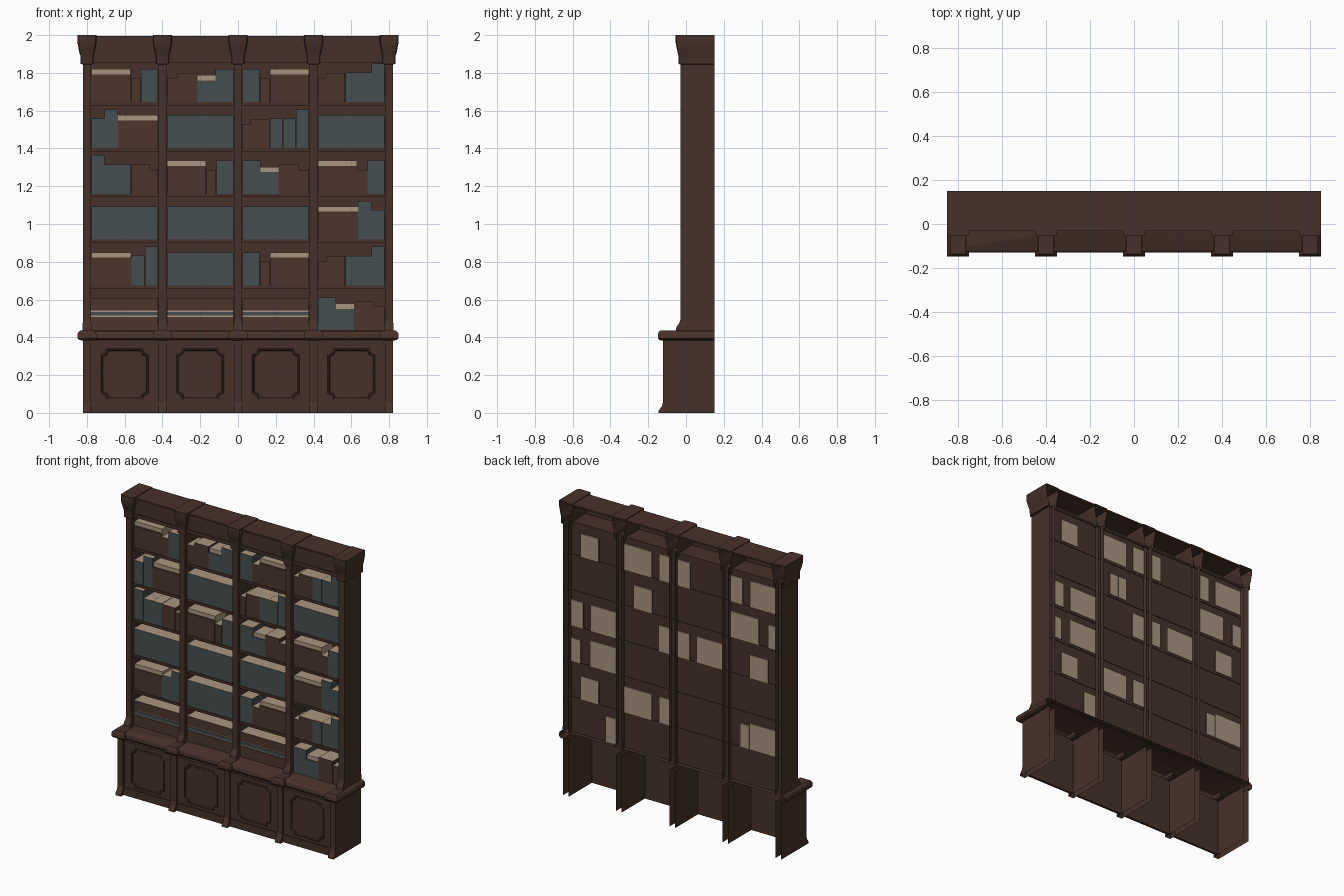
import bpy, bmesh, math

if "Cube" in bpy.data.objects:
    bpy.data.objects.remove(bpy.data.objects["Cube"])

def material(name, rgb):
    m = bpy.data.materials.new(name)
    m.diffuse_color = (*rgb, 1)
    m.use_nodes = True
    m.node_tree.nodes["Principled BSDF"].inputs["Base Color"].default_value = m.diffuse_color
    return m

WOOD, LEATHER, GREY, PAGES = 0, 1, 2, 3
MATS = [material("dark_wood", (0.062, 0.031, 0.022)),
        material("brown_leather", (0.072, 0.035, 0.025)),
        material("grey_blue_cloth", (0.062, 0.077, 0.082)),
        material("cream_pages", (0.40, 0.30, 0.215))]
POSTS = [-0.8, -0.4, 0.0, 0.4, 0.8]
BAYS = [-0.6, -0.2, 0.2, 0.6]

def finish(bm, name, smooth=False):
    me = bpy.data.meshes.new(name)
    bm.to_mesh(me)
    bm.free()
    for m in MATS:
        me.materials.append(m)
    ob = bpy.data.objects.new(name, me)
    bpy.context.collection.objects.link(ob)
    if smooth:
        bpy.ops.object.select_all(action='DESELECT')
        ob.select_set(True)
        bpy.context.view_layer.objects.active = ob
        bpy.ops.object.shade_smooth_by_angle(angle=math.radians(35))

def box(bm, x0, x1, y0, y1, z0, z1, mat=WOOD, page_edges=False):
    v = [bm.verts.new((x, y, z)) for z in (z0, z1)
         for x, y in ((x0, y0), (x1, y0), (x1, y1), (x0, y1))]
    for f in ((3, 2, 1, 0), (4, 5, 6, 7), (0, 1, 5, 4), (1, 2, 6, 5), (2, 3, 7, 6), (3, 0, 4, 7)):
        face = bm.faces.new([v[i] for i in f])
        # page edges show on the top and the back of a book
        face.material_index = PAGES if page_edges and f in ((4, 5, 6, 7), (2, 3, 7, 6)) else mat

def shell(bm, cx, levels, chamfer=0.0, back=0.15, cap=False):
    """Open-backed shell; levels are (z, half width, front y)."""
    rings = []
    for z, hw, yf in levels:
        c = chamfer
        pts = [(-hw, back), (-hw, yf + c), (hw, yf + c), (hw, back)]
        if c:
            pts[2:2] = [(-hw + c * .3, yf + c * .3), (-hw + c, yf), (hw - c, yf), (hw - c * .3, yf + c * .3)]
        rings.append([bm.verts.new((cx + x, y, z)) for x, y in pts])
    for a, b in zip(rings, rings[1:]):
        for i in range(len(a) - 1):
            bm.faces.new((a[i], a[i + 1], b[i + 1], b[i]))
    if cap:
        bm.faces.new(rings[-1])

# Lower cabinet: posts with flared feet, open at the back
bm = bmesh.new()
for x in POSTS:
    shell(bm, x, [(0, .021, -.147), (.012, .021, -.145), (.035, .021, -.128),
                  (.055, .021, -.122), (.385, .021, -.122)])
finish(bm, "cabinet_posts")

# Cabinet fronts with rails and scooped-corner mouldings
bm = bmesh.new()
for cx in BAYS:
    box(bm, cx - .18, cx + .18, -.11, -.1, 0, .39)
    box(bm, cx - .18, cx + .18, -.117, -.11, 0, .052)
    box(bm, cx - .18, cx + .18, -.117, -.11, .367, .39)
    loop = []
    for sx, sz, flip in ((-1, -1, 0), (1, -1, 1), (1, 1, 0), (-1, 1, 1)):
        arc = [(.125 - .032 * math.cos(t), .135 - .032 * math.sin(t))
               for t in (0, math.pi / 4, math.pi / 2)]
        pts = [(cx + sx * a, .205 + sz * b) for a, b in arc]
        loop += pts[::-1] if not flip else pts
    # orient corners so the outline runs round the panel
    loop = [p for k in range(4) for p in sorted(loop[k * 3:k * 3 + 3], key=lambda p: math.atan2(p[1] - .205, p[0] - cx))]
    rings = []
    for s, y in ((1, -.11), (.985, -.117), (.94, -.117), (.91, -.111)):
        rings.append([bm.verts.new((cx + (px - cx) * s, y, .205 + (pz - .205) * s)) for px, pz in loop])
    for a, b in zip(rings, rings[1:]):
        for i in range(12):
            j = (i + 1) % 12
            bm.faces.new((a[i], a[j], b[j], b[i]))
    bm.faces.new(rings[-1])
finish(bm, "cabinet_doors")

# Rounded ledge with a break forward at each post
bm = bmesh.new()
def ledge_levels(hw, yf, top):
    return [(.383, hw - .03, yf + .02), (.386, hw - .008, yf + .007), (.395, hw, yf),
            (.418, hw, yf), (.428, hw - .006, yf + .004), (top, hw - .015, yf + .012)]
shell(bm, 0, ledge_levels(.85, -.13, .434), chamfer=.012, cap=True)
for x in POSTS:
    shell(bm, x, ledge_levels(.05, -.148, .436), back=-.04, cap=True)
finish(bm, "ledge", True)

# Upright posts with small flared feet
bm = bmesh.new()
for x in POSTS:
    shell(bm, x, [(.434, .024, -.055), (.455, .024, -.05), (.475, .022, -.036),
                  (.492, .021, -.03), (1.87, .021, -.03)])
finish(bm, "upright_posts")

# Capitals
bm = bmesh.new()
for x in POSTS:
    shell(bm, x, [(1.845, .021, -.03), (1.847, .035, -.04), (1.895, .035, -.041), (1.903, .039, -.043),
                  (1.93, .044, -.049), (1.955, .049, -.054), (1.965, .05, -.055), (2.0, .05, -.055)],
          chamfer=.012, cap=True)
finish(bm, "capitals", True)

# Cornice, hollow behind
bm = bmesh.new()
box(bm, -.8, .8, -.024, -.016, 1.86, 1.99)
box(bm, -.8, .8, -.031, .15, 1.985, 1.995)
box(bm, -.8, .8, -.03, -.02, 1.868, 1.885)
box(bm, -.8, .8, -.02, .125, 1.855, 1.868)
finish(bm, "cornice")

# Back panel and shelves
bm = bmesh.new()
box(bm, -.8, .8, .117, .12, .43, 1.86)
SHELVES = [1.645, 1.402, 1.16, .918, .675, .435]
for z in SHELVES[:-1]:
    box(bm, -.8, .8, -.015, .124, z - .017, z)
finish(bm, "back_panel_and_shelves")

# Book groups: (width, height, kind, reaches through the back panel); hundredths of a bay
# kinds: b brown, g grey, B / G with the page block standing above the spine
GROUPS = {
    "A": [(59, .175, "B", 1), (15, .127, "b", 0), (26, .175, "g", 1)],
    "B": [(16, .127, "b", 0), (30, .154, "b", 0), (27, .143, "G", 0), (27, .175, "g", 1)],
    "C": [(12, .127, "b", 0), (29, .154, "b", 0), (19.5, .156, "g", 1), (19.5, .156, "g", 1), (20, .205, "g", 0)],
    "D": [(100, .175, "g", 0)],
    "E": [(60, .175, "B", 1), (20, .158, "g", 1), (20, .205, "g", 0)],
    "F": [(60, .175, "B", 1), (20, .203, "g", 0), (20, .156, "g", 1)]}
# lower case reverses a group, S is a flat stack
ROWS = ["ABaC", "fDCD", "CAbA".replace("C", "c"), "DDDF", "EDaC", "SSSb"]

bm = bmesh.new()
for z, row in zip(SHELVES, ROWS):
    for cx, key in zip(BAYS, row):
        x = cx - .177
        if key == "S":
            for z0, z1, y, m in ((0, .072, -.01, LEATHER), (.072, .08, -.004, PAGES), (.08, .1, -.01, GREY),
                                 (.1, .108, -.004, PAGES), (.108, .17, -.01, LEATHER)):
                box(bm, x, x + .354, y, .11, z + z0, z + z1, m, z1 == .17)
            continue
        books = GROUPS[key.upper()]
        for w, h, kind, deep in (books if key.isupper() else books[::-1]):
            x1 = x + w * .00354
            back = .127 if deep else .112
            m = LEATHER if kind in "bB" else GREY
            if kind in "BG":
                box(bm, x + .001, x1 - .001, -.003, back, z, z + h, PAGES)
                box(bm, x, x1, -.01, -.003, z, z + h - .028, m)
            else:
                box(bm, x + .0005, x1 - .0005, -.01, back, z, z + h, m, True)
            x = x1
finish(bm, "books")
